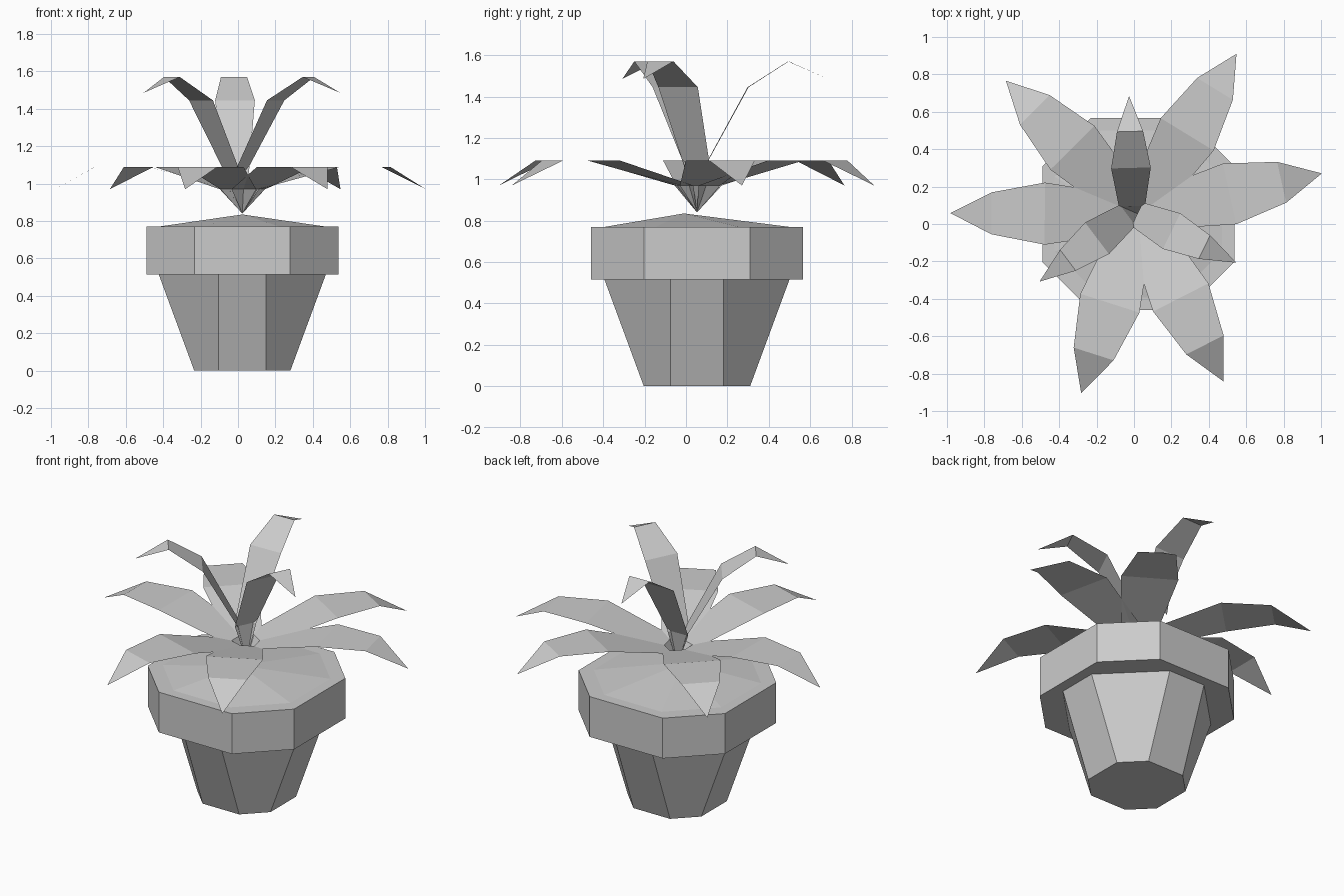
import bpy
from math import cos, sin, radians

cube = bpy.data.objects.get("Cube")
if cube:
    bpy.data.objects.remove(cube)

grey = bpy.data.materials.new("plain grey")
grey.use_nodes = True
grey.diffuse_color = (0.6, 0.6, 0.6, 1)
grey.node_tree.nodes["Principled BSDF"].inputs["Base Color"].default_value = (0.6, 0.6, 0.6, 1)

CX, CY = 0.023, 0.053


def make(name, verts, faces):
    mesh = bpy.data.meshes.new(name)
    mesh.from_pydata(verts, [], faces)
    mesh.materials.append(grey)
    obj = bpy.data.objects.new(name, mesh)
    bpy.context.collection.objects.link(obj)
    return obj


def octagon(a, b, z):
    """Eight corners with reach a and half side b, counter-clockwise."""
    pts = [(a, -b), (a, b), (b, a), (-b, a), (-a, b), (-a, -b), (-b, -a), (b, -a)]
    return [(CX + x, CY + y, z) for x, y in pts]


def rings_to_faces(count):
    return [(8 * r + i, 8 * r + (i + 1) % 8, 8 * r + 8 + (i + 1) % 8, 8 * r + 8 + i)
            for r in range(count - 1) for i in range(8)]


# Pot: tapered body, overhanging rim and the rim's flat top
rings = [(0.257, 0.128, 0), (0.447, 0.128, 0.515), (0.513, 0.256, 0.515),
         (0.513, 0.256, 0.77), (0.447, 0.2, 0.77)]
pot_verts = [v for ring in rings for v in octagon(*ring)]
make("pot", pot_verts, [tuple(reversed(range(8)))] + rings_to_faces(len(rings)))

# Soil: a shallow mound rising to an off-centre peak
soil_verts = octagon(0.447, 0.2, 0.77) + [(CX, -0.01, 0.835)]
make("soil", soil_verts, [(i, (i + 1) % 8, 8) for i in range(8)])


def leaf(name, angle, pivot, rows, tip):
    """Bent strip from a root point through (reach, half width, height) rows to a tip."""
    c, s = cos(radians(angle)), sin(radians(angle))

    def place(r, w, z):
        return (pivot[0] + r * c - w * s, pivot[1] + r * s + w * c, z)

    verts = [(CX, CY, 0.84)]
    for r, w, z in rows:
        verts += [place(r, -w, z), place(r, w, z)]
    verts.append(place(tip[0], 0, tip[1]))
    n = len(rows)
    faces = [(0, 1, 2)]
    faces += [(2 * i + 1, 2 * i + 3, 2 * i + 4, 2 * i + 2) for i in range(n - 1)]
    faces.append((2 * n - 1, 2 * n + 1, 2 * n))
    make(name, verts, faces)


# Lower ring of drooping leaves
low_rows = [(0.07, 0.1, 0.97), (0.5, 0.166, 1.09), (0.785, 0.112, 1.09)]
for i, angle in enumerate([12.5, 58.5, 134.8, 179.7, 252.3, 297]):
    leaf(f"lower_leaf_{i + 1}", angle, (CX, CY), low_rows, (1.005, 0.97))

# Three upright leaves in the middle
high_rows = [(0.03, 0.07, 1.07), (0.235, 0.106, 1.445), (0.43, 0.07, 1.57)]
for i, angle in enumerate([91.5, 217, 334]):
    leaf(f"upper_leaf_{i + 1}", angle, (-0.01, 0.065), high_rows, (0.62, 1.485))
